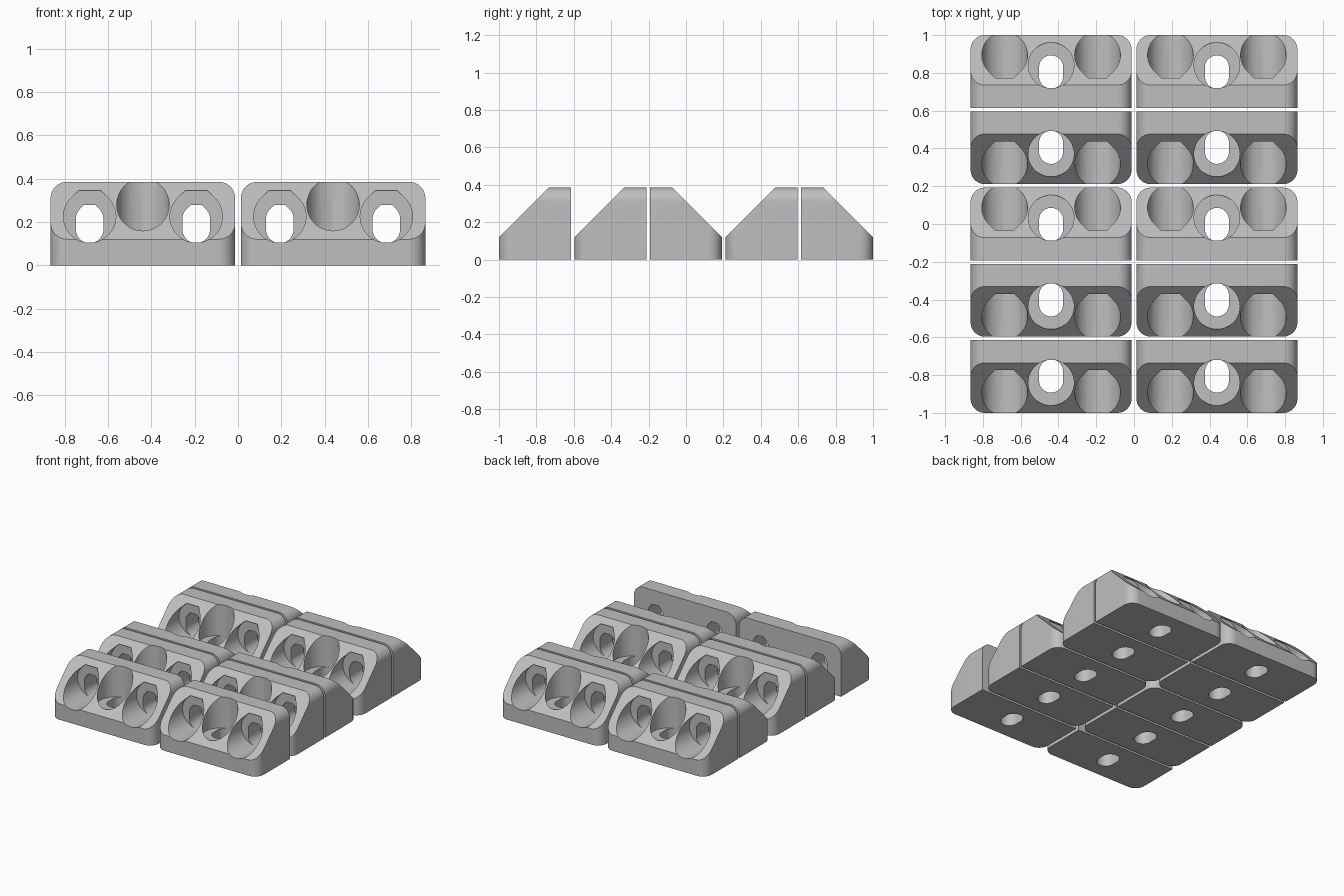
import bpy, bmesh, math
from mathutils import Matrix

cube = bpy.data.objects.get("Cube")
if cube:
    bpy.data.objects.remove(cube, do_unlink=True)

W, D = 0.852, 0.385        # bracket width, and depth = height
LIP = 0.12                 # thickness at the ends of the slope
ROUND = 0.075              # corner radius
AXIS, POCKET_R = 0.225, 0.121
FLOOR = 0.15               # flange thickness under the screw heads
SLOT_Y, SLOT_R, SLOT_HALF = 0.19, 0.0635, 0.0245
HOLE_X = 0.246

grey = bpy.data.materials.new("light grey")
grey.use_nodes = True
colour = (0.52, 0.52, 0.52, 1)
grey.diffuse_color = colour
grey.node_tree.nodes["Principled BSDF"].inputs["Base Color"].default_value = colour


def prism(name, outline, lo, hi, axis):
    """Extrude a 2D outline from lo to hi along the named axis."""
    place = {"x": lambda a, b, t: (t, a, b),
             "y": lambda a, b, t: (a, t, b),
             "z": lambda a, b, t: (a, b, t)}[axis]
    bm = bmesh.new()
    low = [bm.verts.new(place(a, b, lo)) for a, b in outline]
    high = [bm.verts.new(place(a, b, hi)) for a, b in outline]
    bm.faces.new(low)
    bm.faces.new(high)
    n = len(outline)
    for i in range(n):
        j = (i + 1) % n
        bm.faces.new((low[i], low[j], high[j], high[i]))
    bmesh.ops.recalc_face_normals(bm, faces=bm.faces)
    mesh = bpy.data.meshes.new(name)
    bm.to_mesh(mesh)
    bm.free()
    mesh.materials.append(grey)
    obj = bpy.data.objects.new(name, mesh)
    bpy.context.scene.collection.objects.link(obj)
    return obj


def arc(cx, cy, r, start, end, steps):
    angles = [math.radians(start + (end - start) * i / steps) for i in range(steps + 1)]
    return [(cx + r * math.cos(a), cy + r * math.sin(a)) for a in angles]


def rounded_far_side(half, lo, hi, r):
    """Rectangle whose two corners at the hi side are rounded."""
    return ([(-half, lo), (half, lo)] + arc(half - r, hi - r, r, 0, 90, 10)
            + arc(r - half, hi - r, r, 90, 180, 10))


def hole_outline(cx, cy, r, stretch, flat_top):
    """Round or stretched hole; flat_top swaps the upper arc for chamfers."""
    if flat_top:
        k, t = r * math.sqrt(0.5), r * math.tan(math.pi / 8)
        upper = (arc(cx, cy + stretch, r, 0, 45, 6)
                 + [(cx + t, cy + stretch + r), (cx - t, cy + stretch + r)]
                 + arc(cx, cy + stretch, r, 135, 180, 6))
    else:
        upper = arc(cx, cy + stretch, r, 0, 180, 24)
    lower = arc(cx, cy - stretch, r, 180, 360, 24)
    return upper + lower if stretch else upper + lower[1:-1]


def boolean(target, tool, operation):
    tool.hide_render = True
    mod = target.modifiers.new("shape", "BOOLEAN")
    mod.operation = operation
    mod.solver = "EXACT"
    mod.object = tool
    tools.append(tool)


# Wedge body, open end of the slope towards +y
tools = []
body = prism("bracket", [(0, 0), (D, 0), (D, LIP), (LIP, D), (0, D)], -W / 2, W / 2, "x")
boolean(body, prism("top_rounding", rounded_far_side(W / 2, -0.1, D, ROUND), -0.1, 0.5, "y"), "INTERSECT")
boolean(body, prism("plan_rounding", rounded_far_side(W / 2, -0.1, D, ROUND), -0.1, 0.5, "z"), "INTERSECT")

# Screw pockets and slots: one through the base, two through the back wall
for x, axis in ((0, "z"), (-HOLE_X, "y"), (HOLE_X, "y")):
    flat = axis == "y"
    boolean(body, prism("pocket_cutter", hole_outline(x, AXIS, POCKET_R, 0, flat), FLOOR, 0.6, axis), "DIFFERENCE")
    boolean(body, prism("slot_cutter", hole_outline(x, SLOT_Y, SLOT_R, SLOT_HALF, flat), -0.1, 0.3, axis), "DIFFERENCE")

bpy.context.view_layer.update()
graph = bpy.context.evaluated_depsgraph_get()
shape = bpy.data.meshes.new_from_object(body.evaluated_get(graph))
shape.name = "bracket"
for obj in tools + [body]:
    bpy.data.objects.remove(obj, do_unlink=True)
shape.transform(Matrix.Translation((0, -D / 2, 0)))

# Two columns of five; some rows are turned to face the front
pitch = (2 - D) / 4
for row, faces_front in enumerate((True, True, False, True, False)):
    for side, x in (("right", -0.439), ("left", 0.439)):
        obj = bpy.data.objects.new(f"corner_bracket_{side}_{row + 1}", shape)
        obj.location = (x, -1 + D / 2 + row * pitch, 0)
        obj.rotation_euler.z = math.pi if faces_front else 0
        bpy.context.scene.collection.objects.link(obj)
        obj.select_set(True)
        bpy.context.view_layer.objects.active = obj
bpy.ops.object.shade_smooth_by_angle(angle=math.radians(25))
